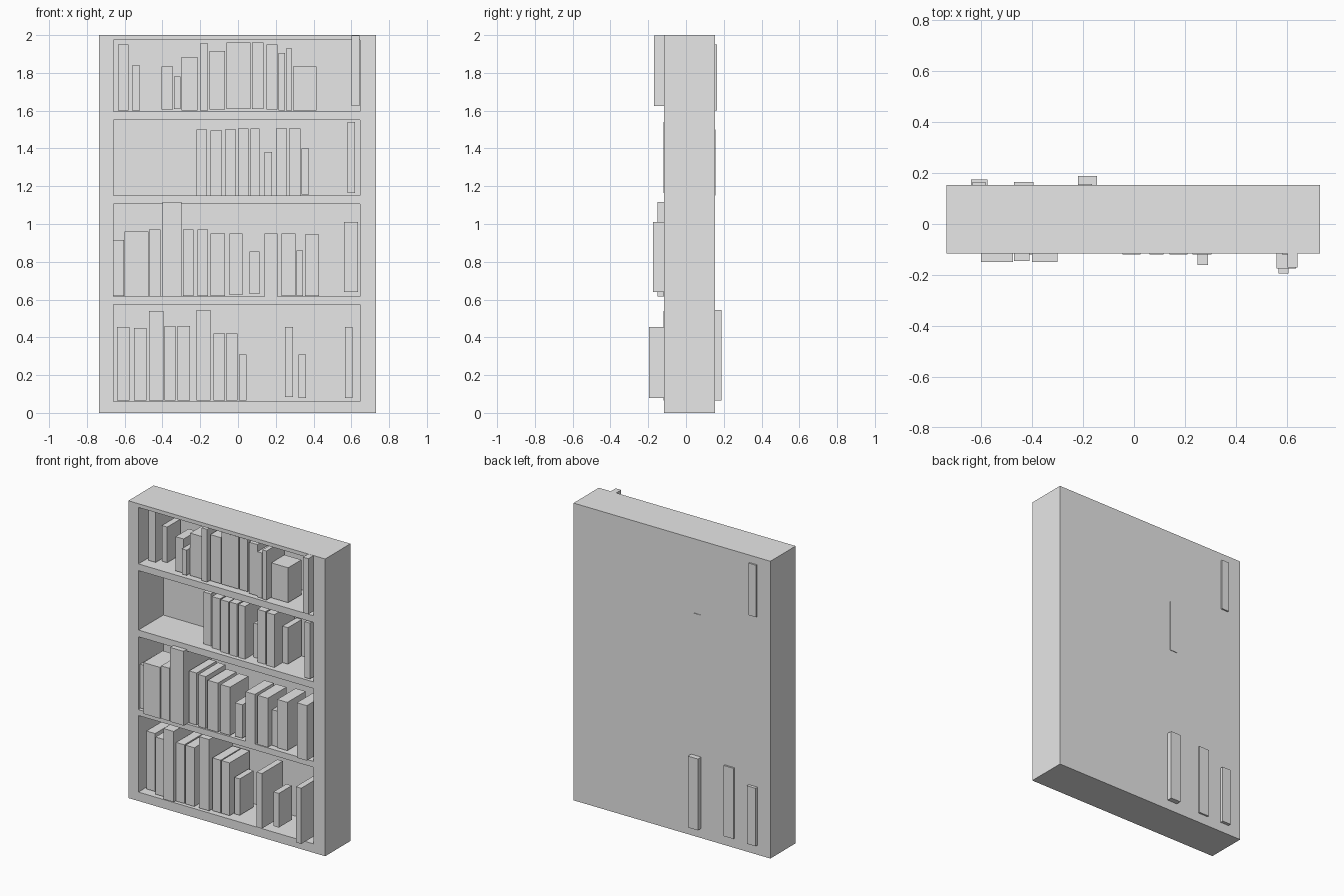
import bpy
import bmesh
from mathutils import Matrix, Vector

default_cube = bpy.data.objects.get("Cube")
if default_cube:
    bpy.data.objects.remove(default_cube, do_unlink=True)

# One plain grey for everything
grey = bpy.data.materials.new("plain_grey")
grey.use_nodes = True
colour = (0.8, 0.8, 0.8, 1)
grey.diffuse_color = colour
grey.node_tree.nodes["Principled BSDF"].inputs["Base Color"].default_value = colour


def add_box(bm, low, high):
    """Add an axis-aligned box between two opposite corners."""
    low, high = Vector(low), Vector(high)
    placement = Matrix.Translation((low + high) / 2) @ Matrix.Diagonal((*(high - low), 1))
    bmesh.ops.create_cube(bm, size=1, matrix=placement)


def make_object(name, boxes):
    """Make one flat-shaded object from a list of corner pairs."""
    bm = bmesh.new()
    for low, high in boxes:
        add_box(bm, low, high)
    mesh = bpy.data.meshes.new(name)
    bm.to_mesh(mesh)
    bm.free()
    mesh.materials.append(grey)
    obj = bpy.data.objects.new(name, mesh)
    bpy.context.collection.objects.link(obj)
    return obj


# Case: a solid block with four compartments cut into its front
case_left, case_right = -0.735, 0.73
case_front, case_back = -0.116, 0.153
back_panel = 0.004
inner_left, inner_right = -0.66, 0.645
compartments = {
    "bottom": (0.06, 0.575),
    "lower": (0.615, 1.105),
    "upper": (1.15, 1.55),
    "top": (1.595, 1.975),
}

bookcase = make_object("bookcase", [((case_left, case_front, 0), (case_right, case_back, 2))])
cutter = make_object("compartment_cutter", [
    ((inner_left, case_front - 0.1, floor), (inner_right, case_back - back_panel, ceiling))
    for floor, ceiling in compartments.values()
])
cutter.hide_render = True

boolean = bookcase.modifiers.new("compartments", "BOOLEAN")
boolean.operation = "DIFFERENCE"
boolean.solver = "EXACT"
boolean.object = cutter
bpy.context.view_layer.objects.active = bookcase
bpy.ops.object.modifier_apply(modifier=boolean.name)
bpy.data.objects.remove(cutter, do_unlink=True)


def add_book(shelf, number, x, width, height, front, lift=.005):
    """A book stands on its shelf; its depth follows from its height."""
    bottom = compartments[shelf][0] + lift
    depth = height * 0.6
    make_object(f"{shelf}_shelf_book_{number}", [
        ((x, front, bottom), (x + width, front + depth, bottom + height))
    ])


def fill_shelf(shelf, books):
    for number, book in enumerate(books, start=1):
        add_book(shelf, number, *book)


# Books on each shelf: left edge, width, height, front face, optional lift
fill_shelf("bottom", [
    (-.64, .065, .39, -.06),
    (-.55, .065, .385, -.09),
    (-.47, .075, .475, -.12),
    (-.39, .06, .395, -.1),
    (-.32, .065, .395, -.1),
    (-.22, .075, .48, -.1),
    (-.13, .06, .355, -.085),
    (-.063, .06, .355, -.085),
    (.005, .04, .245, -.045),
    (.25, .04, .37, -.16, .025),
    (.32, .04, .23, -.08, .02),
    (.567, .04, .375, -.195, .02),
])

fill_shelf("lower", [
    (-.658, .055, .295, -.1),
    (-.6, .125, .345, -.15, .001),
    (-.47, .06, .355, -.145, .001),
    (-.4, .1, .5, -.15, .001),
    (-.29, .055, .35, -.105),
    (-.215, .055, .35, -.115),
    (-.145, .075, .33, -.115),
    (-.045, .07, .325, -.12, .01),
    (.06, .055, .225, -.119, .015),
    (.14, .07, .335, -.12, .001),
    (.23, .075, .33, -.119),
    (.31, .035, .24, -.08),
    (.355, .075, .325, -.09),
    (.56, .075, .37, -.175, .025),
])

fill_shelf("upper", [
    (-.22, .055, .35, -.053, .001),
    (-.145, .06, .345, -.07, .001),
    (-.07, .06, .35, -.085, .001),
    (0, .055, .355, -.09, .001),
    (.065, .05, .355, -.09, .001),
    (.14, .04, .23, -.035, .001),
    (.2, .06, .355, -.08, .001),
    (.27, .06, .355, -.085, .001),
    (.335, .04, .245, -.005),
    (.58, .04, .375, -.12, .015),
])

fill_shelf("top", [
    (-.635, .055, .35, -.047),
    (-.56, .04, .24, -.01),
    (-.405, .06, .23, -.085, .01),
    (-.34, .035, .17, -.11, .015),
    (-.3, .085, .285, -.08),
    (-.2, .04, .355, -.1),
    (-.15, .08, .31, -.08, .01),
    (-.06, .125, .35, -.09, .015),
    (.075, .06, .35, -.09, .015),
    (.15, .06, .345, -.095, .01),
    (.215, .035, .305, -.1),
    (.255, .03, .33, -.105),
    (.29, .125, .235, -.06),
    (.602, .04, .374, -.17, .03),
])
